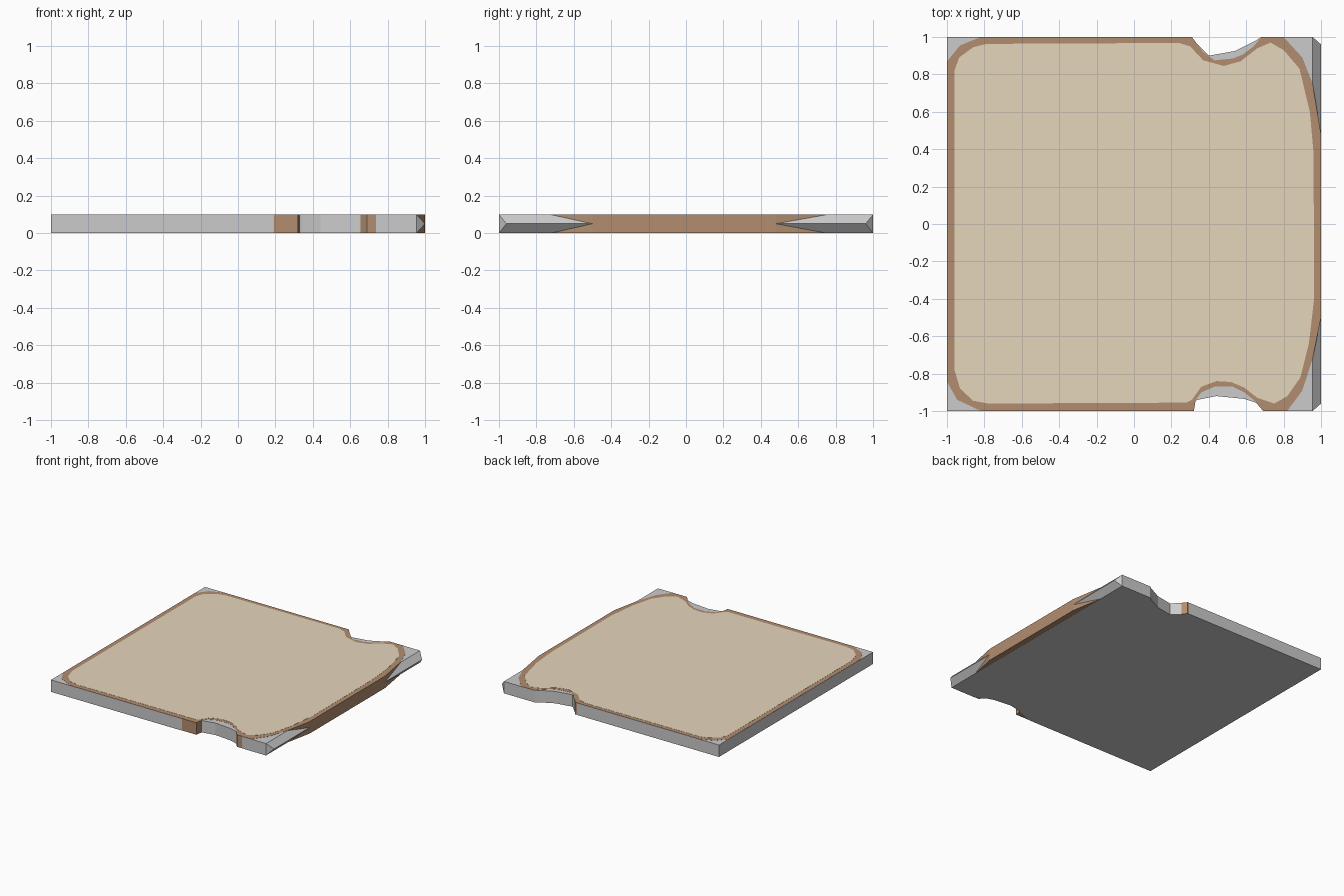
import bpy, bmesh

T = 0.1  # slice thickness


def material(name, rgb):
    m = bpy.data.materials.new(name)
    m.diffuse_color = (*rgb, 1)
    return m


def loft(name, levels, mat=None):
    """Join matching outlines, given as (z, points), into a closed solid."""
    bm = bmesh.new()
    rings = [[bm.verts.new((x, y, z)) for x, y in pts] for z, pts in levels]
    for a, b in zip(rings, rings[1:]):
        for i in range(len(a)):
            j = (i + 1) % len(a)
            bm.faces.new((a[i], a[j], b[j], b[i]))
    bm.faces.new(rings[0][::-1])
    bm.faces.new(rings[-1])
    bmesh.ops.remove_doubles(bm, verts=bm.verts[:], dist=1e-5)
    bmesh.ops.recalc_face_normals(bm, faces=bm.faces[:])
    me = bpy.data.meshes.new(name)
    bm.to_mesh(me)
    bm.free()
    ob = bpy.data.objects.new(name, me)
    bpy.context.collection.objects.link(ob)
    if mat:
        me.materials.append(mat)
    return ob


# Grey base slab: two side notches and a wedge-shaped right end
front_edge = [(-1, -1), (0.19, -1), (0.34, -0.94), (0.44, -0.92),
              (0.59, -0.935), (0.65, -0.955), (0.74, -1)]
back_edge = [(0.68, 1), (0.65, 0.98), (0.54, 0.925), (0.40, 0.90),
             (0.31, 0.99), (0.29, 1), (-1, 1)]
flat_end = [(0.955, -1), (0.955, -1), (0.955, 1), (0.955, 1)]
ridge_end = [(0.955, -1), (1, -0.96), (1, 0.96), (0.955, 1)]
flat = front_edge + flat_end + back_edge
ridge = front_edge + ridge_end + back_edge
loft("base_slab", [(0, flat), (T / 2, ridge), (T - 0.002, flat)])

# Brown crust, nested in the slab and just proud of its top
crust = [(-0.999, -0.845), (-0.945, -0.94), (-0.82, -0.999), (0.32, -0.999),
         (0.33, -0.94), (0.36, -0.90), (0.43, -0.87), (0.53, -0.87),
         (0.59, -0.90), (0.64, -0.94), (0.69, -0.999), (0.82, -0.999),
         (0.90, -0.89), (0.955, -0.72), (1, -0.5), (1, 0.48),
         (0.955, 0.75), (0.90, 0.89), (0.80, 0.999), (0.68, 0.999),
         (0.64, 0.95), (0.58, 0.905), (0.53, 0.885), (0.43, 0.875),
         (0.37, 0.92), (0.31, 0.999), (-0.82, 0.999), (-0.93, 0.955),
         (-0.999, 0.87)]
loft("crust", [(0.0005, crust), (T - 0.001, crust)],
     material("crust_brown", (0.45, 0.27, 0.16)))

# Tan crumb showing inside the crust
crumb = [(-0.96, -0.78), (-0.93, -0.88), (-0.86, -0.945), (-0.78, -0.96),
         (0.28, -0.955), (0.31, -0.94), (0.36, -0.87), (0.44, -0.84),
         (0.52, -0.845), (0.59, -0.875), (0.66, -0.93), (0.75, -0.96),
         (0.82, -0.92), (0.89, -0.82), (0.935, -0.64), (0.963, -0.4),
         (0.96, 0.38), (0.94, 0.6), (0.885, 0.83), (0.80, 0.93),
         (0.73, 0.97), (0.66, 0.94), (0.57, 0.87), (0.48, 0.845),
         (0.37, 0.875), (0.30, 0.95), (0.24, 0.968), (-0.79, 0.963),
         (-0.86, 0.945), (-0.935, 0.89), (-0.96, 0.82)]
loft("crumb", [(0.001, crumb), (T, crumb)],
     material("crumb_tan", (0.79, 0.67, 0.50)))
